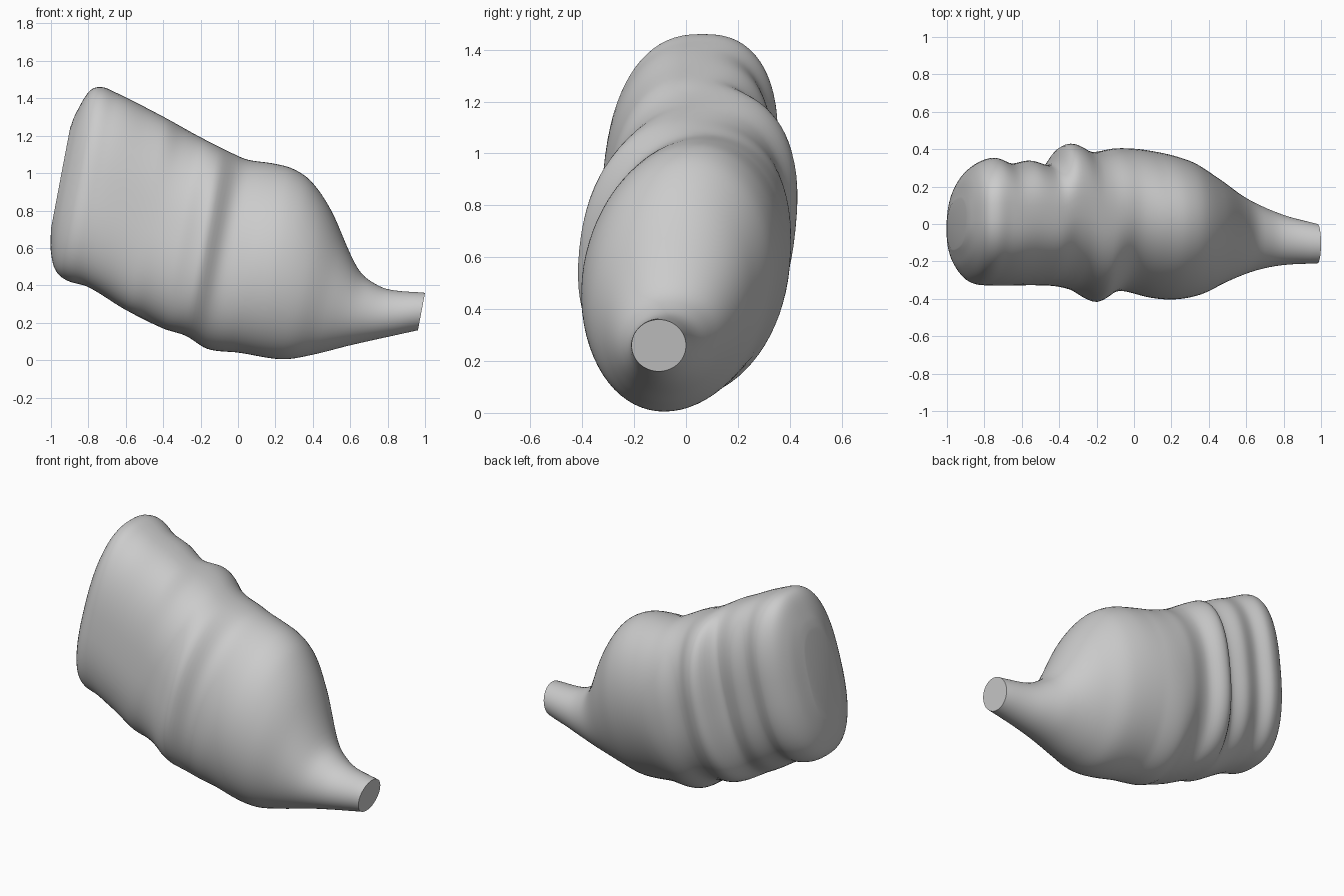
import bpy, bmesh, math

# Remove the default cube only
default_cube = bpy.data.objects.get("Cube")
if default_cube:
    bpy.data.objects.remove(default_cube, do_unlink=True)

RINGS, SIDES = 110, 72
START, END = -1.01, 1.055
LEAN, LEAN_HEIGHT = 0.19, 0.65      # every section leans along x with height

# Outline profiles: (distance along body, value)
top_line = [(-1.01, 1.24), (-1, 1.3), (-.95, 1.43), (-.89, 1.46), (-.8, 1.43),
            (-.52, 1.3), (-.3, 1.19), (-.08, 1.09), (-.02, 1.07), (.12, 1.05),
            (.23, 1.02), (.34, .95), (.47, .8), (.615, .57), (.68, .48),
            (.74, .43), (.85, .38), (1.055, .36)]
bottom_line = [(-1.01, .7), (-.99, .59), (-.95, .49), (-.88, .43), (-.75, .39),
               (-.53, .27), (-.31, .17), (-.18, .13), (-.05, .06), (.12, .04),
               (.36, .005), (.52, .03), (.71, .08), (1.055, .16)]
back_line = [(-1.01, .13), (-.98, .23), (-.92, .31), (-.83, .345), (-.73, .315),
             (-.62, .33), (-.51, .305), (-.475, .325), (-.41, .41), (-.35, .42),
             (-.25, .38), (-.1, .4), (.08, .39), (.31, .335), (.47, .25),
             (.66, .14), (.87, .05), (1.055, 0)]
front_line = [(-1.01, -.13), (-.97, -.22), (-.9, -.3), (-.8, -.32), (-.47, -.32),
              (-.32, -.345), (-.22, -.4), (-.17, -.41), (-.08, -.36), (-.02, -.355),
              (.12, -.39), (.25, -.4), (.4, -.375), (.55, -.31), (.72, -.25),
              (.87, -.22), (1.055, -.21)]


def slope(points, i):
    """Slope of a smooth curve through the profile at one of its points."""
    before, after = points[max(i - 1, 0)], points[min(i + 1, len(points) - 1)]
    return (after[1] - before[1]) / (after[0] - before[0])


def sample(points, s):
    """Smooth value of a profile at a distance along the body."""
    i = 0
    while i < len(points) - 2 and s > points[i + 1][0]:
        i += 1
    (a, va), (b, vb) = points[i], points[i + 1]
    width = b - a
    t = min(max((s - a) / width, 0), 1)
    value = va * (1 + 2 * t) * (1 - t) ** 2 + vb * t * t * (3 - 2 * t)
    return value + width * t * (1 - t) * (
        slope(points, i) * (1 - t) - slope(points, i + 1) * t)


def signed_power(value, power):
    return math.copysign(abs(value) ** power, value)


def section(s):
    """One leaning oval: boxy at the wide end, round toward the spout."""
    top, bottom = sample(top_line, s), sample(bottom_line, s)
    back, front = sample(back_line, s), sample(front_line, s)
    middle, half = (top + bottom) / 2, (top - bottom) / 2
    centre, reach = (back + front) / 2, (back - front) / 2
    boxiness = 2 + .5 * min(max((.1 - s) / .6, 0), 1)
    for k in range(SIDES):
        angle = math.tau * k / SIDES
        across = signed_power(math.cos(angle), 2 / boxiness)
        rise = signed_power(math.sin(angle), 2 / boxiness)
        z = middle + half * rise
        yield (s + LEAN * (z - LEAN_HEIGHT),
               centre + reach * across + .1 * half * rise * (s < 1) * min(1, (END - s) * 2), z)


# Body: loft of the sections, closed at both ends
bm = bmesh.new()
rings = []
for r in range(RINGS):
    s = START + (END - START) * (r / (RINGS - 1)) ** 1.4
    rings.append([bm.verts.new(p) for p in section(s)])
for first, second in zip(rings, rings[1:]):
    for k in range(SIDES):
        n = (k + 1) % SIDES
        bm.faces.new((first[k], first[n], second[n], second[k]))
bm.faces.new(rings[0])
bm.faces.new(rings[-1])
bmesh.ops.recalc_face_normals(bm, faces=bm.faces)

mesh = bpy.data.meshes.new("body")
bm.to_mesh(mesh)
bm.free()
body = bpy.data.objects.new("body", mesh)
bpy.context.collection.objects.link(body)

# Plain grey finish
grey = bpy.data.materials.new("plain grey")
grey.use_nodes = True
colour = (.6, .6, .6, 1)
grey.diffuse_color = colour
grey.node_tree.nodes["Principled BSDF"].inputs["Base Color"].default_value = colour
mesh.materials.append(grey)

# Smooth skin with a crisp spout rim
bpy.ops.object.select_all(action='DESELECT')
body.select_set(True)
bpy.context.view_layer.objects.active = body
bpy.ops.object.shade_smooth_by_angle(angle=math.radians(50))
